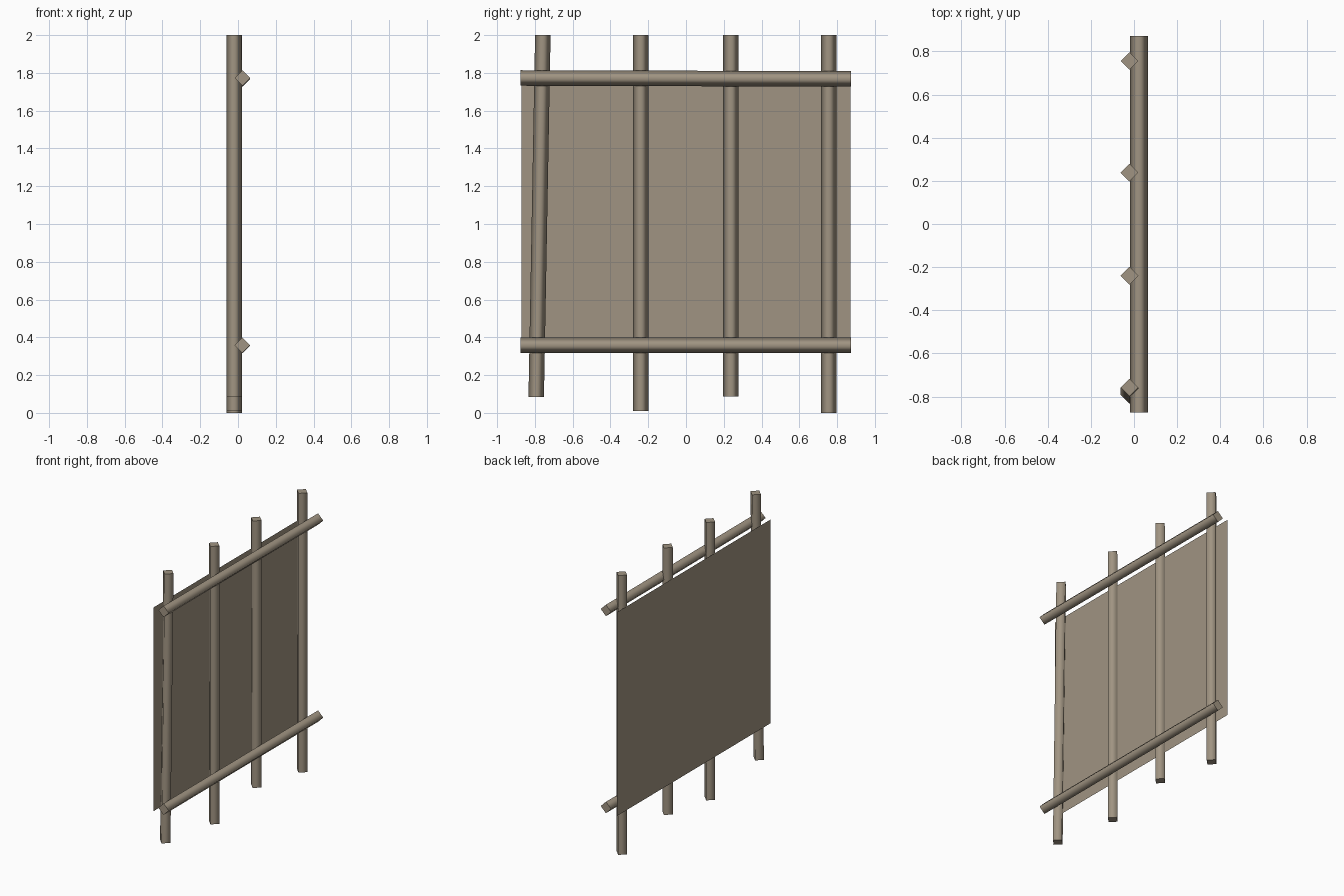
import bpy, bmesh
from mathutils import Vector

if "Cube" in bpy.data.objects:
    bpy.data.objects.remove(bpy.data.objects["Cube"])

wood = bpy.data.materials.new("weathered_wood")
wood.diffuse_color = (0.352, 0.296, 0.223, 1)
wood.use_nodes = True
wood.node_tree.nodes["Principled BSDF"].inputs["Base Color"].default_value = wood.diffuse_color


def add_object(name, bm):
    mesh = bpy.data.meshes.new(name)
    bm.to_mesh(mesh)
    bm.free()
    mesh.materials.append(wood)
    obj = bpy.data.objects.new(name, mesh)
    bpy.context.collection.objects.link(obj)
    return obj


def pole(name, start, end, u, v, r=0.041):
    """Four-sided diamond pole with smooth sides and sharp, flat ends."""
    bm = bmesh.new()
    start, end, u, v = map(Vector, (start, end, u, v))
    rings = [[bm.verts.new(c + d * r) for d in (u, v, -u, -v)] for c in (start, end)]
    for i in range(4):
        j = (i + 1) % 4
        f = bm.faces.new((rings[0][i], rings[0][j], rings[1][j], rings[1][i]))
        f.smooth = True
    for ring in rings:
        cap = bm.faces.new(ring)
        for e in cap.edges:
            e.smooth = False
    bmesh.ops.recalc_face_normals(bm, faces=bm.faces)
    return add_object(name, bm)


# Upright posts: (bottom y, top y, bottom z); the first one leans
for i, (y0, y1, z0) in enumerate([(-0.793, -0.758, 0.085), (-0.24, -0.24, 0.01),
                                  (0.238, 0.238, 0.088), (0.756, 0.756, 0.0)]):
    pole(f"post_{i + 1}", (-0.021, y0, z0), (-0.021, y1, 2.0), (1, 0, 0), (0, 1, 0))

# Horizontal rails in front of the posts
for name, za, zb in [("lower_rail", 0.358, 0.357), ("upper_rail", 1.773, 1.768)]:
    pole(name, (0.023, -0.875, za), (0.023, 0.873, zb), (1, 0, 0), (0, 0, 1))

# Thin sheet behind the posts
bm = bmesh.new()
bm.faces.new([bm.verts.new((-0.062, y, z)) for y, z in
              [(-0.87, 0.318), (0.87, 0.318), (0.87, 1.777), (-0.87, 1.777)]])
add_object("back_panel", bm)
